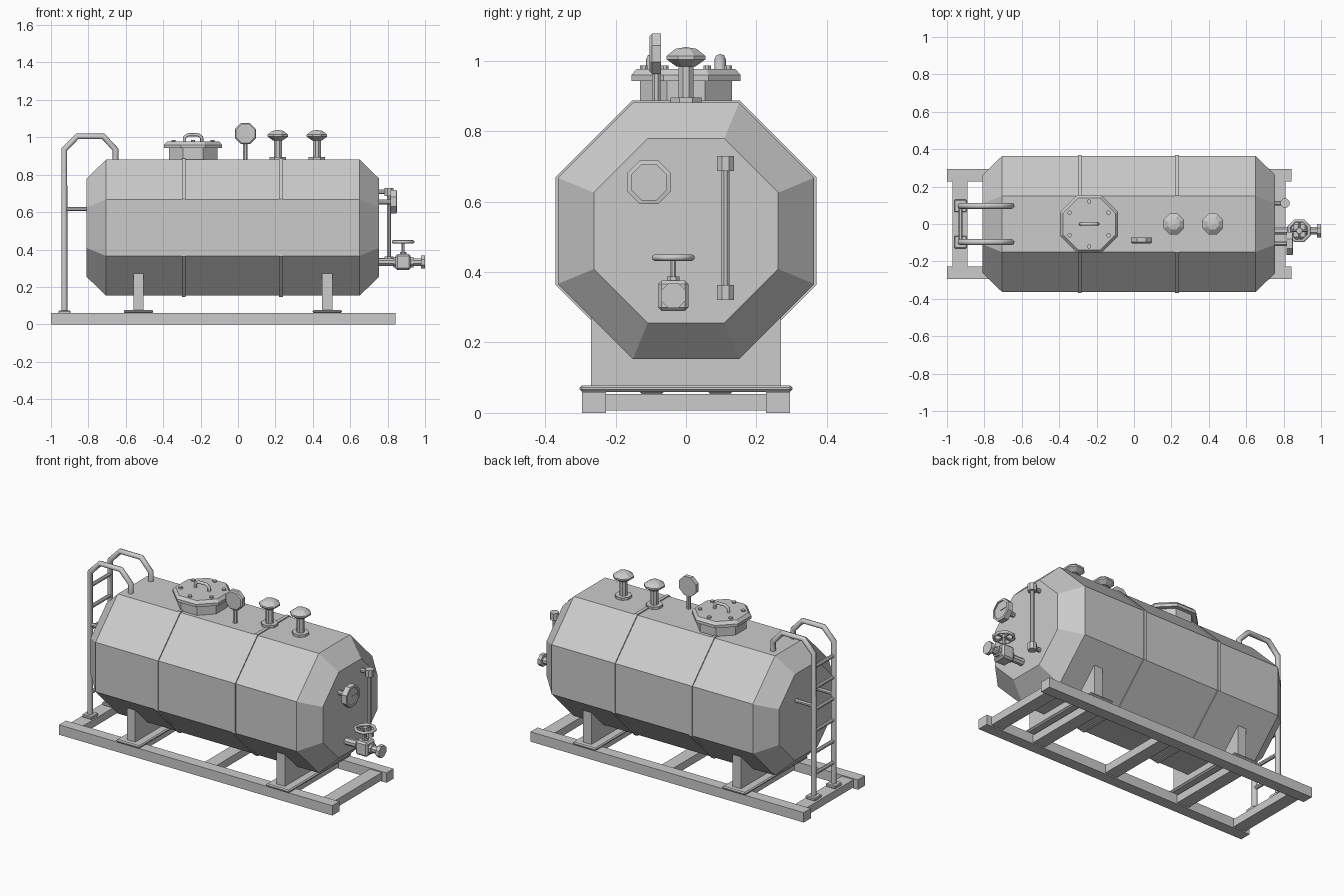
import bpy, bmesh
from math import pi, cos, sin
from mathutils import Vector

if "Cube" in bpy.data.objects:
    bpy.data.objects.remove(bpy.data.objects["Cube"])


def mesh_object(name, bm):
    bmesh.ops.recalc_face_normals(bm, faces=bm.faces)
    me = bpy.data.meshes.new(name)
    bm.to_mesh(me)
    bm.free()
    ob = bpy.data.objects.new(name, me)
    bpy.context.collection.objects.link(ob)
    return ob


def lathe(name, profile, loc, axis='Z', sides=8):
    """Turned low-poly part; profile = (flat-to-centre radius, height) along the axis."""
    bm = bmesh.new()
    rings = []
    for r, h in profile:
        ring = []
        for i in range(sides):
            t = 2 * pi * (i + 0.5) / sides
            R = r / cos(pi / sides)
            a, b = R * cos(t), R * sin(t)
            co = {'X': (h, a, b), 'Y': (a, h, b), 'Z': (a, b, h)}[axis]
            ring.append(bm.verts.new(Vector(co) + Vector(loc)))
        rings.append(ring)
    for lo, hi in zip(rings, rings[1:]):
        for i in range(sides):
            j = (i + 1) % sides
            bm.faces.new((lo[i], lo[j], hi[j], hi[i]))
    bm.faces.new(rings[0])
    bm.faces.new(rings[-1])
    return mesh_object(name, bm)


def rod(name, r, h0, h1, loc, axis='Z'):
    return lathe(name, [(r, h0), (r, h1)], loc, axis)


def box(name, lo, hi, bevel=0):
    bm = bmesh.new()
    bmesh.ops.create_cube(bm, size=1)
    for v in bm.verts:
        v.co = [(l + h) / 2 + c * (h - l) for l, h, c in zip(lo, hi, v.co)]
    if bevel:
        bmesh.ops.bevel(bm, geom=bm.edges[:], offset=bevel, segments=1, affect='EDGES')
    return mesh_object(name, bm)


def tube(name, pts, r):
    cu = bpy.data.curves.new(name, 'CURVE')
    cu.dimensions = '3D'
    cu.bevel_depth = r
    cu.bevel_resolution = 2
    cu.use_fill_caps = True
    sp = cu.splines.new('POLY')
    sp.points.add(len(pts) - 1)
    for p, co in zip(sp.points, pts):
        p.co = (*co, 1)
    ob = bpy.data.objects.new(name, cu)
    bpy.context.collection.objects.link(ob)
    return ob


# Tank shell with tapered ends, and two bands
ZC = 0.517
lathe("tank_shell", [(0.262, -0.81), (0.364, -0.705), (0.364, 0.65), (0.262, 0.755)], (0, 0, ZC), 'X')
for x in (-0.29, 0.23):
    rod("tank_band", 0.37, x - 0.01, x + 0.01, (0, 0, ZC), 'X')

# Skid frame
for s in (-1, 1):
    y0, y1 = sorted((s * 0.227, s * 0.295))
    box("skid_rail", (-1, y0, 0), (0.842, y1, 0.06))
for x in (-0.93, -0.532, -0.03, 0.477, 0.77):
    box("skid_cross_member", (x - 0.04, -0.235, 0.007), (x + 0.04, 0.235, 0.054))

# Saddles
for x in (-0.532, 0.477):
    box("saddle_base", (x - 0.078, -0.302, 0.06), (x + 0.078, 0.302, 0.078), 0.006)
    box("saddle_plate", (x - 0.028, -0.27, 0.07), (x + 0.028, 0.27, 0.3))

# Ladder
LX, LY = -0.928, 0.097
for y in (-LY, LY):
    path = [(LX, 0.06), (LX, 0.935), (-0.86, 1.005), (-0.72, 1.005), (-0.655, 0.935), (-0.655, 0.87)]
    tube("ladder_stringer", [(x, y, z) for x, z in path], 0.016)
    box("ladder_foot", (LX - 0.033, y - 0.033, 0.054), (LX + 0.033, y + 0.033, 0.073), 0.004)
    rod("ladder_brace", 0.011, LX, -0.8, (0, y, 0.617), 'X')
for i in range(6):
    rod("ladder_rung", 0.011, -LY, LY, (LX, 0, 0.2 + 0.13 * i), 'Y')

# Manhole with lid, bolts and handle
MX = -0.24
rod("manhole_neck", 0.13, 0.86, 0.945, (MX, 0, 0))
lathe("manhole_lid", [(0.155, 0.943), (0.155, 0.96), (0.14, 0.977)], (MX, 0, 0))
for i in range(6):
    t = pi / 2 + i * pi / 3
    rod("lid_bolt", 0.011, 0.97, 0.986, (MX + 0.12 * cos(t), 0.12 * sin(t), 0))
arch = [(-0.046, 0.97), (-0.046, 1.0), (-0.026, 1.014), (0.026, 1.014), (0.046, 1.0), (0.046, 0.97)]
tube("lid_handle", [(MX + x, 0, z) for x, z in arch], 0.009)

# Top gauge facing the front
rod("top_gauge_stem", 0.012, 0.87, 0.98, (0.04, -0.085, 0))
lathe("top_gauge_dial", [(0.05, -0.016), (0.057, -0.01), (0.057, 0.016)], (0.04, -0.087, 1.02), 'Y')

# Vents with mushroom caps
for x in (0.213, 0.422):
    rod("vent_flange", 0.044, 0.87, 0.896, (x, 0, 0))
    rod("vent_stem", 0.021, 0.88, 0.99, (x, 0, 0))
    lathe("vent_cap", [(0.027, 0.984), (0.055, 1.004), (0.055, 1.014), (0.03, 1.034), (0.001, 1.039)], (x, 0, 0))

# End gauge with needle
GY, GZ = -0.105, 0.655
rod("end_gauge_stem", 0.013, 0.745, 0.82, (0, GY, GZ), 'X')
lathe("end_gauge_dial", [(0.062, 0.815), (0.062, 0.848), (0.05, 0.85), (0.05, 0.844)], (0, GY, GZ), 'X')
box("end_gauge_needle", (0.842, GY - 0.002, GZ - 0.003), (0.848, GY + 0.036, GZ + 0.003))

# Sight glass
SX, SY = 0.808, 0.112
rod("sight_glass_tube", 0.011, 0.34, 0.71, (SX, SY, 0))
for z in (0.342, 0.708):
    rod("sight_glass_fitting", 0.024, z - 0.021, z + 0.021, (SX, SY, 0))
    rod("sight_glass_pipe", 0.012, 0.745, SX, (0, SY, z), 'X')

# Outlet valve: pipe, flanges, body
VX, VY, VZ = 0.883, -0.036, 0.333
rod("valve_pipe", 0.02, 0.745, 0.99, (0, VY, VZ), 'X')
rod("valve_collar", 0.028, 0.832, 0.85, (0, VY, VZ), 'X')
rod("valve_collar", 0.028, 0.918, 0.937, (0, VY, VZ), 'X')
rod("valve_end_flange", 0.035, 0.978, 1.0, (0, VY, VZ), 'X')
box("valve_body", (VX - 0.04, VY - 0.043, VZ - 0.043), (VX + 0.04, VY + 0.043, VZ + 0.043), 0.01)
rod("valve_bonnet", 0.018, 0.37, 0.388, (VX, VY, 0))
rod("valve_stem", 0.008, 0.37, 0.445, (VX, VY, 0))

# Handwheel
ring = [(VX + 0.057 * cos(t * pi / 4 + pi / 8), VY + 0.057 * sin(t * pi / 4 + pi / 8), 0.441) for t in range(8)]
wheel = tube("handwheel_rim", ring, 0.009)
wheel.data.splines[0].use_cyclic_u = True
rod("handwheel_hub", 0.014, 0.432, 0.45, (VX, VY, 0))
rod("handwheel_spoke", 0.006, -0.055, 0.055, (VX, VY, 0.441), 'X')
rod("handwheel_spoke", 0.006, -0.055, 0.055, (VX, VY, 0.441), 'Y')
